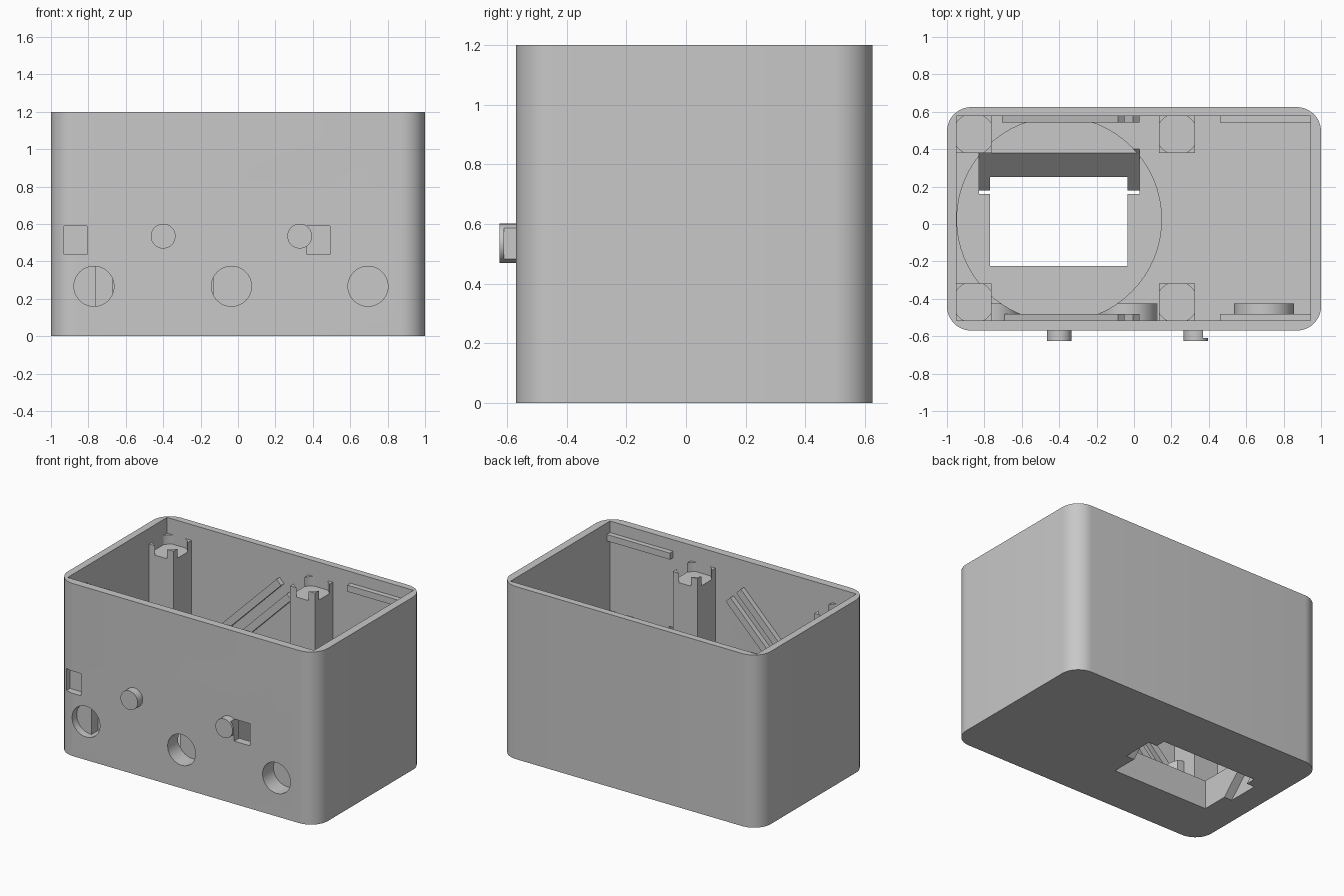
import bpy, bmesh, math
from mathutils import Matrix, Vector

if "Cube" in bpy.data.objects:
    bpy.data.objects.remove(bpy.data.objects["Cube"], do_unlink=True)

grey = bpy.data.materials.new("plain grey")
grey.use_nodes = True
COLOUR = (0.58, 0.58, 0.58, 1)
grey.diffuse_color = COLOUR
grey.node_tree.nodes["Principled BSDF"].inputs["Base Color"].default_value = COLOUR


def finish(name, bm):
    bmesh.ops.recalc_face_normals(bm, faces=bm.faces)
    mesh = bpy.data.meshes.new(name)
    bm.to_mesh(mesh)
    bm.free()
    mesh.materials.append(grey)
    ob = bpy.data.objects.new(name, mesh)
    bpy.context.collection.objects.link(ob)
    return ob


def box(name, x, y, z):
    bm = bmesh.new()
    bmesh.ops.create_cube(bm, size=1)
    for v in bm.verts:
        v.co = [(r[0] + r[1]) / 2 + c * (r[1] - r[0]) for c, r in zip(v.co, (x, y, z))]
    return finish(name, bm)


def cylinder(name, centre, radius, depth, along_y=False):
    bm = bmesh.new()
    m = Matrix.Translation(centre)
    if along_y:
        m = m @ Matrix.Rotation(math.pi / 2, 4, 'X')
    bmesh.ops.create_cone(bm, cap_ends=True, segments=64, radius1=radius,
                          radius2=radius, depth=depth, matrix=m)
    return finish(name, bm)


def prism(name, points, offset):
    bm = bmesh.new()
    face = bm.faces.new([bm.verts.new(p) for p in points])
    new = bmesh.ops.extrude_face_region(bm, geom=[face])["geom"]
    bmesh.ops.translate(bm, vec=offset, verts=[v for v in new if isinstance(v, bmesh.types.BMVert)])
    return finish(name, bm)


def activate(ob):
    bpy.ops.object.select_all(action='DESELECT')
    ob.select_set(True)
    bpy.context.view_layer.objects.active = ob


def cut(ob, *cutters):
    for c in cutters:
        mod = ob.modifiers.new("cut", 'BOOLEAN')
        mod.operation, mod.solver, mod.object = 'DIFFERENCE', 'EXACT', c
        activate(ob)
        bpy.ops.object.modifier_apply(modifier=mod.name)
        bpy.data.objects.remove(c, do_unlink=True)


def smooth(ob):
    activate(ob)
    bpy.ops.object.shade_smooth_by_angle(angle=math.radians(30))


FRONT, BACK, HEIGHT = -0.57, 0.625, 1.2
IN_FRONT, IN_BACK = -0.515, 0.578
FLOOR, RECESS = 0.22, 0.2
MAGNETS = (-0.77, -0.035, 0.695)


def recess_cutter(top):
    return cylinder("recess_cutter", (-0.4, 0.025, (RECESS + top) / 2), 0.547, top - RECESS)


def pocket_cutter(x):
    return cylinder("pocket_cutter", (x, -0.55, 0.267), 0.107, 0.2, True)


# Open-topped case with rounded upright corners
R = 0.13
outline = []
for i, (sx, sy) in enumerate(((1, 1), (-1, 1), (-1, -1), (1, -1))):
    cx, cy = sx * (1 - R), (BACK - R if sy > 0 else FRONT + R)
    for k in range(13):
        a = math.pi / 2 * (i + k / 12)
        outline.append((cx + R * math.cos(a), cy + R * math.sin(a), 0))
case = prism("case", outline, (0, 0, HEIGHT))
cut(case, box("cavity", (-0.95, 0.945), (IN_FRONT, IN_BACK), (FLOOR, 1.5)),
    recess_cutter(0.5),
    box("floor_opening", (-0.77, -0.035), (-0.225, 0.25), (-0.1, 0.5)))

# Slanted slot through the floor
slot = [(-0.83, y + z, z) for y, z in ((-0.04, -0.1), (0.18, -0.1), (0.18, 0.25), (-0.04, 0.25))]
cut(case, prism("slanted_slot", slot, (0.86, 0, 0)))

# Square windows and round pockets in the front wall
for x in (-0.93, 0.37):
    cut(case, box("window", (x, x + 0.123), (-0.7, IN_FRONT + 0.003), (0.436, 0.59)))
for x in MAGNETS:
    cut(case, pocket_cutter(x))
smooth(case)

# Round bosses behind the front pockets
for i, x in enumerate(MAGNETS):
    boss = cylinder(f"pocket_boss_{i + 1}", (x, -0.4775, 0.267), 0.16, 0.105, True)
    cut(boss, pocket_cutter(x), recess_cutter(1))
    smooth(boss)

# Button caps; the second is notched by the window beside it
for i, x in enumerate((-0.4, 0.33)):
    button = cylinder(f"button_{i + 1}", (x, -0.59, 0.535), 0.066, 0.07, True)
    if i:
        cut(button, box("notch", (0.37, 0.5), (-0.61, -0.5), (0.436, 0.59)))
    smooth(button)

# Four corner posts with a round seat in the top
for side, x in (("right", -0.858), ("left", 0.23)):
    for end, y in (("front", -0.419), ("back", 0.48)):
        post = box(f"{end}_{side}_post", (x - 0.095, x + 0.095), (y - 0.1, y + 0.1), (0.1, 1.09))
        cut(post, cylinder("seat", (x, y, 1.1), 0.11, 0.15))
        smooth(post)

# Wall rails: one level and a slanted pair on each long wall
for end, y in (("front", (IN_FRONT - 0.01, -0.48)), ("back", (0.543, IN_BACK + 0.01))):
    box(f"{end}_level_rail", (0.46, 0.96), y, (1.075, 1.12))
    for i, (x, z) in enumerate(((-0.05, 0.98), (0.03, 0.9))):
        length, w = (0.62, 0.035)
        corners = ((x, z), (x - w, z + w), (x - w - length, z + w - length), (x - length, z - length))
        prism(f"{end}_slanted_rail_{i + 1}", [(a, y[0], b) for a, b in corners],
              Vector((0, y[1] - y[0], 0)))
